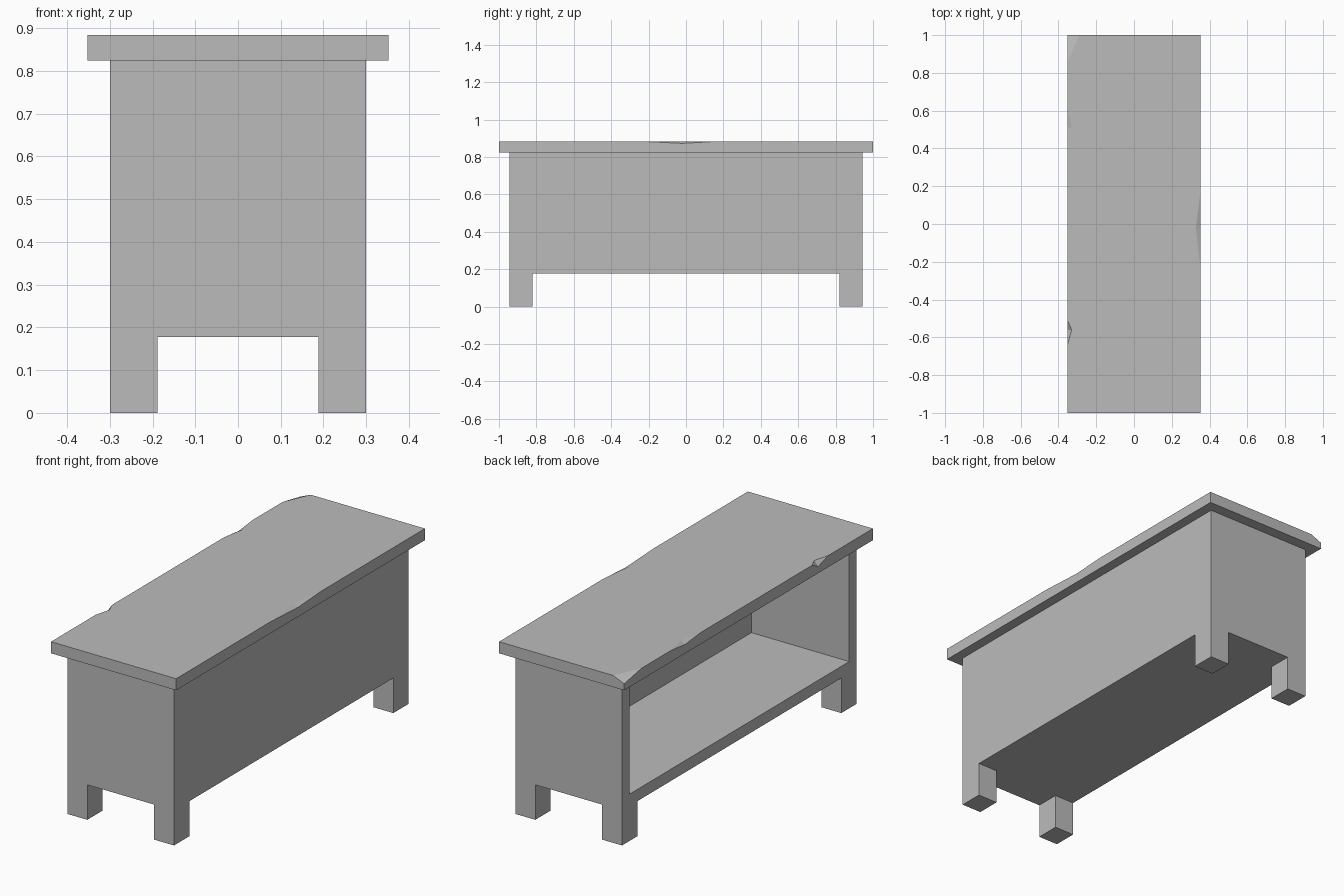
import bpy, bmesh
from mathutils import Vector

old = bpy.data.objects.get("Cube")
if old:
    bpy.data.objects.remove(old, do_unlink=True)

# Single plain grey material
grey = bpy.data.materials.new("plain_grey")
grey.use_nodes = True
COLOUR = (0.5, 0.5, 0.5, 1)
grey.diffuse_color = COLOUR
grey.node_tree.nodes["Principled BSDF"].inputs["Base Color"].default_value = COLOUR


def make_object(name, bm):
    bmesh.ops.recalc_face_normals(bm, faces=bm.faces)
    mesh = bpy.data.meshes.new(name)
    bm.to_mesh(mesh)
    bm.free()
    mesh.materials.append(grey)
    obj = bpy.data.objects.new(name, mesh)
    bpy.context.collection.objects.link(obj)
    return obj


def box(name, low, high):
    bm = bmesh.new()
    bmesh.ops.create_cube(bm, size=1)
    low, high = Vector(low), Vector(high)
    for v in bm.verts:
        v.co = (low + high) / 2 + v.co * (high - low)
    return make_object(name, bm)


def hull(name, points):
    bm = bmesh.new()
    for p in points:
        bm.verts.new(p)
    bmesh.ops.convex_hull(bm, input=bm.verts)
    return make_object(name, bm)


def cut(target, cutter):
    mod = target.modifiers.new(cutter.name, "BOOLEAN")
    mod.operation = "DIFFERENCE"
    mod.solver = "EXACT"
    mod.object = cutter
    cutter.hide_render = True
    cutter.hide_viewport = True
    bpy.context.view_layer.update()
    evaluated = target.evaluated_get(bpy.context.evaluated_depsgraph_get())
    mesh = bpy.data.meshes.new_from_object(evaluated)
    target.modifiers.clear()
    target.data = mesh
    bpy.data.objects.remove(cutter, do_unlink=True)


# Main dimensions
BX, BY = 0.30, 0.943          # body half sizes
LX, LY = 0.352, 1.0           # lid half sizes
BASE, SEAT, TOP = 0.178, 0.825, 0.884
WALL = 0.06

# Body: solid block, legs left by two slots, shelf space open on the right
body = box("cabinet_body", (-BX, -BY, 0), (BX, BY, SEAT))
cut(body, box("slot_along", (-0.188, -2, -1), (0.188, 2, BASE)))
cut(body, box("slot_across", (-1, -0.82, -1), (1, 0.82, BASE)))
cut(body, box("shelf_opening", (-1, WALL - BY, BASE + WALL),
              (BX - WALL + 0.01, BY - WALL, SEAT - 0.008)))

# Lid slab
lid = box("lid", (-LX, -LY, SEAT), (LX, LY, TOP))


def chip(side, start, middle, end, depth, drop):
    """Knock a wedge out of a long upper edge of the lid."""
    inner = Vector((side * (LX - depth), middle, TOP))
    lower = Vector((side * LX, middle, TOP - drop))
    centre = (inner + lower) / 2
    ends = [Vector((side * LX, y, TOP)) for y in (start, end)]
    cut(lid, hull("chip", [centre + (p - centre) * 2.5
                           for p in (inner, lower, *ends)]))


chip(1, -0.24, -0.02, 0.17, 0.024, 0.011)
chip(-1, -0.64, -0.56, -0.51, 0.022, 0.025)
chip(-1, 0.39, 0.51, 0.62, 0.022, 0.013)

# Broken back right corner of the lid
bm = bmesh.new()
bm.from_mesh(lid.data)
a = Vector((-0.29, LY, TOP))
b = Vector((-LX, 0.86, TOP))
c = Vector((-LX, LY, TOP - 0.026))
normal = (b - a).cross(c - a)
if normal.z < 0:
    normal.negate()
result = bmesh.ops.bisect_plane(bm, geom=bm.verts[:] + bm.edges[:] + bm.faces[:],
                                plane_co=a, plane_no=normal, clear_outer=True)
edges = [e for e in result["geom_cut"] if isinstance(e, bmesh.types.BMEdge)]
bmesh.ops.edgeloop_fill(bm, edges=edges)
bmesh.ops.recalc_face_normals(bm, faces=bm.faces)
bm.to_mesh(lid.data)
bm.free()
